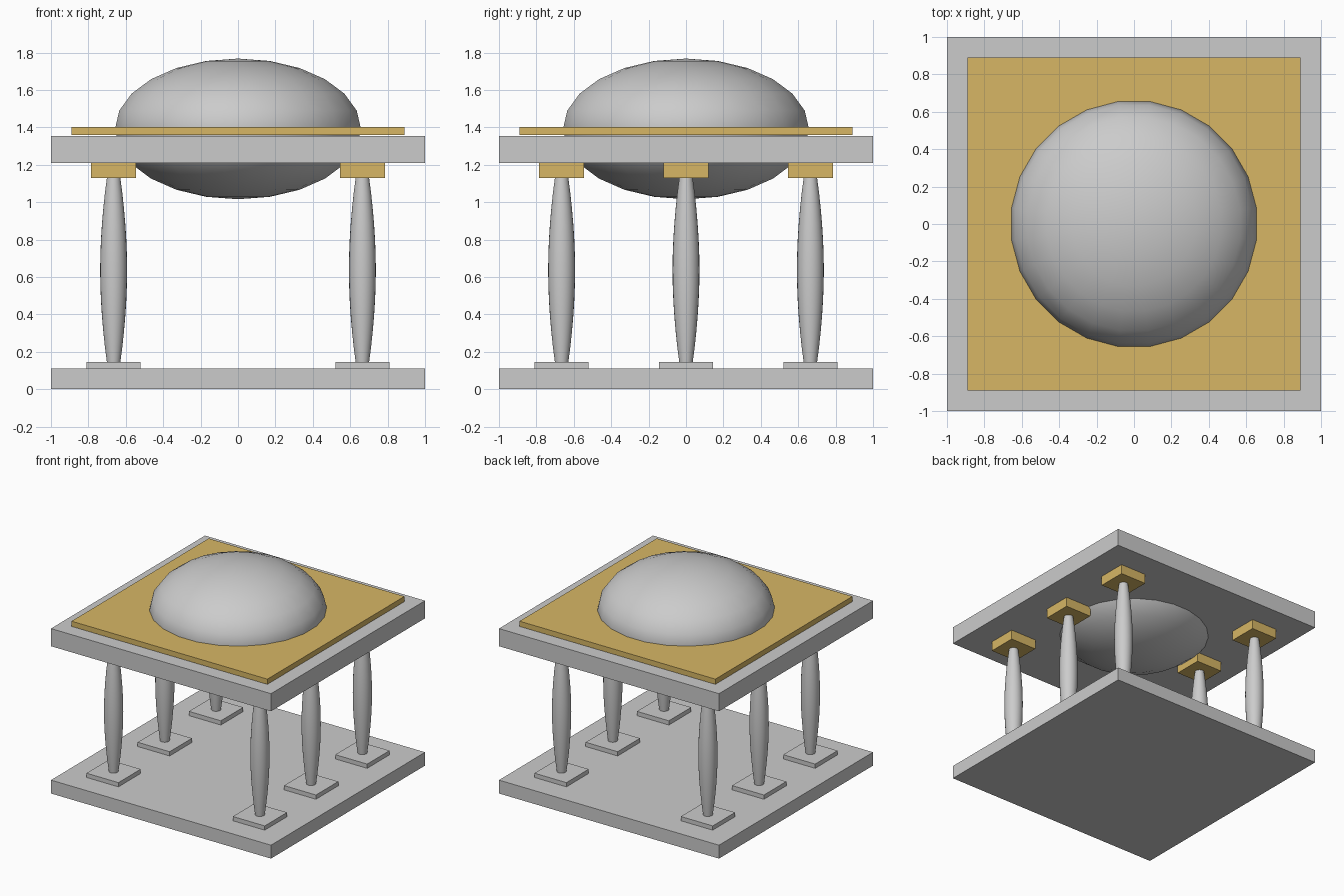
import bpy, bmesh, math
from mathutils import Matrix

cube = bpy.data.objects.get("Cube")
if cube:
    bpy.data.objects.remove(cube, do_unlink=True)

gold = bpy.data.materials.new("gold")
gold.use_nodes = True
gold_rgba = (0.68, 0.47, 0.13, 1)
gold.diffuse_color = gold_rgba
gold.node_tree.nodes["Principled BSDF"].inputs["Base Color"].default_value = gold_rgba


def add_object(name, bm, material=None, smooth=False):
    mesh = bpy.data.meshes.new(name)
    bmesh.ops.recalc_face_normals(bm, faces=bm.faces)
    bm.to_mesh(mesh)
    bm.free()
    if material:
        mesh.materials.append(material)
    obj = bpy.data.objects.new(name, mesh)
    bpy.context.collection.objects.link(obj)
    if smooth:
        bpy.ops.object.select_all(action='DESELECT')
        obj.select_set(True)
        bpy.context.view_layer.objects.active = obj
        bpy.ops.object.shade_smooth_by_angle(angle=math.radians(40))
    return obj


def slab(name, half, z0, z1, x=0, y=0, material=None):
    bm = bmesh.new()
    size = Matrix.Diagonal((2 * half, 2 * half, z1 - z0, 1))
    bmesh.ops.create_cube(bm, size=1, matrix=Matrix.Translation((x, y, (z0 + z1) / 2)) @ size)
    return add_object(name, bm, material)


def spindle(name, profile, x, y, sides=24):
    bm = bmesh.new()
    rings = []
    for r, z in profile:
        angles = [math.tau * i / sides for i in range(sides)]
        rings.append([bm.verts.new((x + r * math.cos(a), y + r * math.sin(a), z)) for a in angles])
    for low, high in zip(rings, rings[1:]):
        for i in range(sides):
            j = (i + 1) % sides
            bm.faces.new((low[i], low[j], high[j], high[i]))
    bm.faces.new(rings[0])
    bm.faces.new(rings[-1])
    return add_object(name, bm, smooth=True)


# Floor, roof and the inlaid roof panel
slab("base_slab", 1.0, 0, 0.11)
slab("roof_slab", 1.0, 1.21, 1.355)
slab("roof_panel", 0.89, 1.36, 1.403, material=gold)

# Flattened dome passing through the roof
bm = bmesh.new()
bmesh.ops.create_uvsphere(
    bm, u_segments=24, v_segments=12, radius=1,
    matrix=Matrix.Translation((0, 0, 1.392)) @ Matrix.Diagonal((0.663, 0.663, 0.376, 1))
    @ Matrix.Rotation(math.radians(7.5), 4, 'Z'))
add_object("dome", bm, smooth=True)

# Two rows of three bulging columns with plinths and capitals
bottom, top, steps = 0.145, 1.13, 12
profile = []
for i in range(steps + 1):
    t = i / steps
    profile.append((0.036 + 0.036 * math.sin(math.pi * t) ** 0.9, bottom + (top - bottom) * t))

for side, x in (("right", -0.665), ("left", 0.665)):
    for place, y in (("front", -0.665), ("middle", 0), ("back", 0.665)):
        label = place + "_" + side
        slab(label + "_plinth", 0.145, 0.11, bottom, x, y)
        spindle(label + "_column", profile, x, y)
        slab(label + "_capital", 0.12, top, 1.21, x, y, gold)
